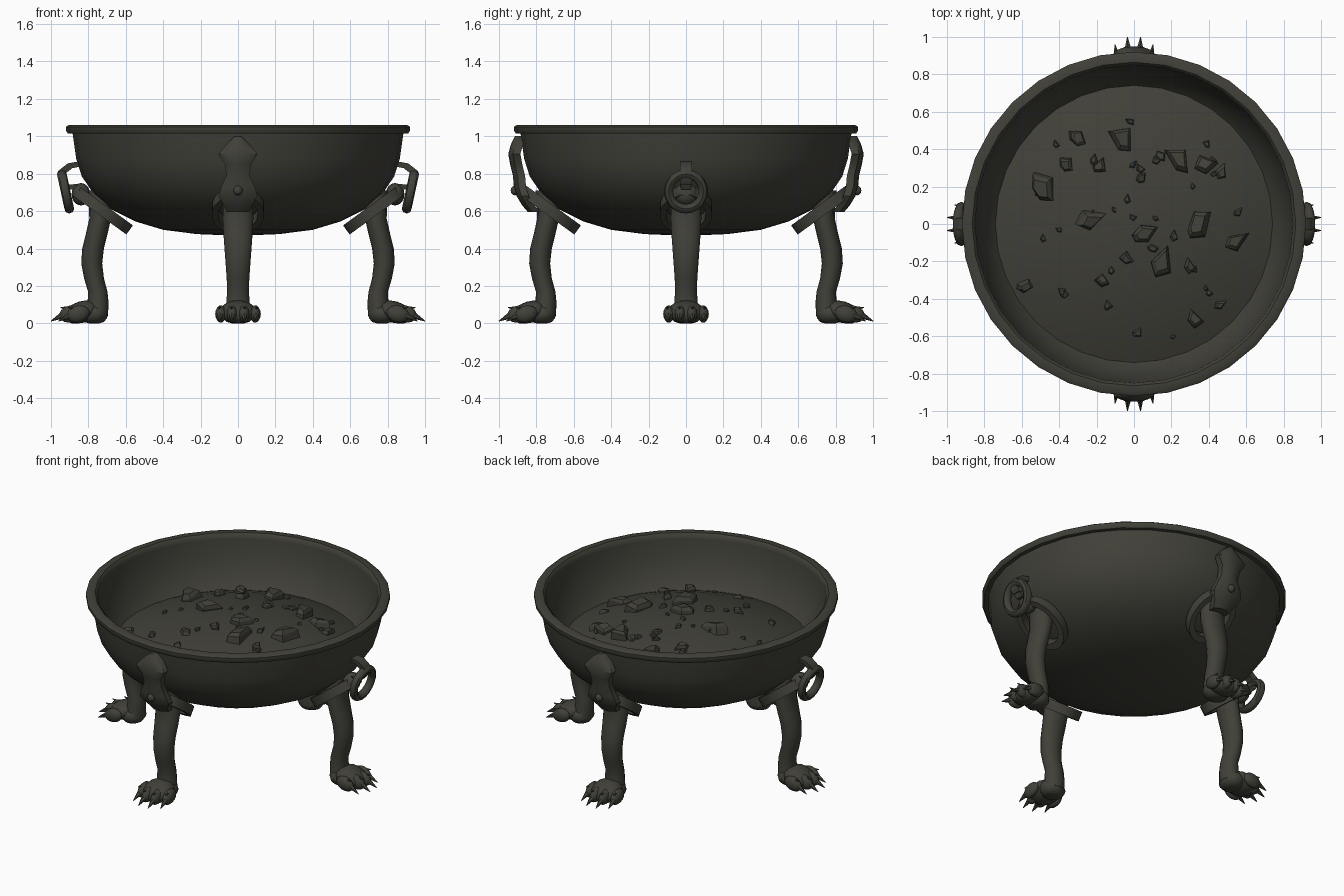
import bpy, bmesh, math, random
from mathutils import Vector, Matrix

old = bpy.data.objects.get("Cube")
if old:
    bpy.data.objects.remove(old, do_unlink=True)

random.seed(7)
iron = bpy.data.materials.new("dark_iron")
iron.use_nodes = True
COLOUR = (0.052, 0.051, 0.040, 1)
iron.diffuse_color = COLOUR
iron.node_tree.nodes["Principled BSDF"].inputs["Base Color"].default_value = COLOUR


def finish(bm, name, turn=0.0, smooth=True):
    """Turn a bmesh into an object, rotated about the z axis."""
    bmesh.ops.recalc_face_normals(bm, faces=bm.faces)
    bm.transform(Matrix.Rotation(turn, 4, "Z"))
    mesh = bpy.data.meshes.new(name)
    bm.to_mesh(mesh)
    bm.free()
    mesh.materials.append(iron)
    obj = bpy.data.objects.new(name, mesh)
    bpy.context.collection.objects.link(obj)
    if smooth:
        bpy.ops.object.select_all(action="DESELECT")
        obj.select_set(True)
        bpy.context.view_layer.objects.active = obj
        bpy.ops.object.shade_smooth_by_angle(angle=math.radians(45))
    return obj


def loft(bm, rings, wrap=False, caps=True):
    """Skin a list of equally long point rings."""
    loops = [[bm.verts.new(p) for p in ring] for ring in rings]
    n = len(loops[0])
    pairs = list(zip(loops, loops[1:])) + ([(loops[-1], loops[0])] if wrap else [])
    for a, b in pairs:
        for i in range(n):
            j = (i + 1) % n
            bm.faces.new((a[i], a[j], b[j], b[i]))
    if caps and not wrap:
        bm.faces.new(loops[0])
        bm.faces.new(loops[-1])


def lathe(name, profile, steps=32, wrap=False):
    rings = [[(r * math.cos(t), r * math.sin(t), z)
              for t in (math.tau * i / steps for i in range(steps))] for r, z in profile]
    bm = bmesh.new()
    loft(bm, rings, wrap)
    return finish(bm, name)


def ball(bm, centre, size, tilt=0.0):
    m = Matrix.Translation(centre) @ Matrix.Rotation(tilt, 4, "Y") @ Matrix.Diagonal((*size, 1))
    bmesh.ops.create_uvsphere(bm, u_segments=12, v_segments=8, radius=1, matrix=m)


def claw(bm, start, tip, radius):
    start, tip = Vector(start), Vector(tip)
    axis = tip - start
    m = Matrix.Translation((start + tip) / 2) @ axis.to_track_quat("Z", "Y").to_matrix().to_4x4()
    bmesh.ops.create_cone(bm, cap_ends=True, segments=6, radius1=radius, radius2=0.002,
                          depth=axis.length, matrix=m)


# Bowl shell with open top, then its rounded rim
lathe("bowl", [(0.05, 0.47), (0.22, 0.477), (0.4, 0.5), (0.55, 0.545), (0.67, 0.605),
               (0.77, 0.69), (0.835, 0.785), (0.865, 0.88), (0.885, 1.02), (0.85, 1.03),
               (0.835, 0.92), (0.79, 0.8), (0.7, 0.68), (0.5, 0.6), (0.05, 0.58)])
lathe("rim", [(0.88, 1.015), (0.91, 1.015), (0.92, 1.03), (0.92, 1.05), (0.905, 1.06),
              (0.865, 1.06), (0.85, 1.045), (0.848, 1.02)], wrap=True)


# Ash mound with a gentle dome
def mound_height(r):
    return 0.9 - 0.3 * r * r


lathe("ash_mound", [(r, mound_height(r)) for r in (0.77, 0.68, 0.55, 0.4, 0.25, 0.1, 0.01)])


# Coals: broken angular chunks
def coal(bm, x, y, size):
    z = mound_height(math.hypot(x, y))
    spin = random.uniform(0, math.tau)
    stretch = random.uniform(0.6, 0.85)
    sides = random.choice((4, 4, 5))
    lean = Matrix.Rotation(random.uniform(-0.4, 0.4), 4, "X")
    m = Matrix.Translation((x, y, z)) @ Matrix.Rotation(spin, 4, "Z") @ lean
    rings = []
    for level, scale in ((-0.35, 1.0), (0.3, 0.9), (0.55, 0.6)):
        rings.append([m @ Vector((size * scale * math.cos(t), size * scale * stretch * math.sin(t),
                                  size * level * random.uniform(0.8, 1.1)))
                      for t in (math.tau * (i + 0.3 * math.sin(spin + i)) / sides
                                for i in range(sides))])
    loft(bm, rings)


big_coals = [(-0.48, 0.2, 0.1), (-0.23, 0.03, 0.09), (0.06, -0.05, 0.08), (0.16, -0.2, 0.1),
             (0.35, 0, 0.1), (0.24, 0.35, 0.1), (0.38, 0.32, 0.07), (-0.06, 0.46, 0.09),
             (0.55, -0.09, 0.08), (0.33, -0.5, 0.06), (-0.3, 0.46, 0.06), (-0.18, 0.31, 0.05),
             (-0.36, 0.32, 0.05), (-0.58, -0.33, 0.05), (0.3, -0.22, 0.05), (0.47, 0.28, 0.05),
             (0.46, -0.43, 0.04), (-0.04, -0.18, 0.045), (-0.17, -0.3, 0.045)]
bm = bmesh.new()
for spot in big_coals:
    coal(bm, *spot)
for i in range(32):
    angle, reach = random.uniform(0, math.tau), 0.64 * math.sqrt(random.random())
    coal(bm, reach * math.cos(angle), reach * math.sin(angle), random.uniform(0.018, 0.036))
finish(bm, "coals", smooth=False)


# Curved leg, built pointing along +x: x, z, radial half depth, half width
LEG = [(0.755, 0.04, 0.06, 0.07), (0.748, 0.11, 0.056, 0.064), (0.75, 0.17, 0.052, 0.06),
       (0.77, 0.24, 0.053, 0.062), (0.782, 0.32, 0.056, 0.068), (0.775, 0.4, 0.058, 0.074),
       (0.755, 0.48, 0.058, 0.08), (0.737, 0.56, 0.058, 0.084), (0.735, 0.64, 0.062, 0.082),
       (0.755, 0.71, 0.05, 0.06)]


def build_leg(name, turn):
    bm = bmesh.new()
    steps = [math.tau * i / 14 for i in range(14)]
    loft(bm, [[(x + d * math.cos(t), w * math.sin(t), z) for t in steps] for x, z, d, w in LEG])
    finish(bm, name, turn)


# Paw: heel, instep, four toes and claws
def build_paw(name, turn):
    bm = bmesh.new()
    ball(bm, (0.77, 0, 0.05), (0.075, 0.085, 0.06))
    ball(bm, (0.835, 0, 0.06), (0.1, 0.1, 0.058), 0.3)
    for side in (-1, 1):
        for offset, reach in ((0.032, 0.925), (0.092, 0.885)):
            y = side * offset
            ball(bm, (reach - 0.03, y, 0.05), (0.062, 0.03, 0.045), 0.25)
            claw(bm, (reach, y, 0.05), (reach + 0.075, y * 1.1, 0.012), 0.022)
            claw(bm, (reach - 0.04, y, 0.075), (reach + 0.025, y * 1.1, 0.085), 0.018)
    # Flat sole on the ground
    for v in bm.verts:
        v.co.z = max(v.co.z, 0)
    finish(bm, name, turn)


# Tilted collar hugging the bowl around the top of the leg
def build_collar(name, turn):
    bm = bmesh.new()
    tilt = Matrix.Translation((0.725, 0, 0.605)) @ Matrix.Rotation(math.radians(-36), 4, "Y")
    rings = []
    for i in range(24):
        t = math.tau * i / 24
        c, s = math.cos(t), math.sin(t)
        rings.append([tilt @ Vector((0.18 * c * k, 0.14 * s * k, h))
                      for k, h in ((1, -0.03), (1, 0.03), (0.76, 0.03), (0.76, -0.03))])
    loft(bm, rings, wrap=True)
    finish(bm, name, turn)


# Ornamental shield: z, half width, outer reach
SHIELD = [(1.0, 0.02, 0.915), (0.96, 0.06, 0.935), (0.905, 0.105, 0.95), (0.85, 0.07, 0.94),
          (0.79, 0.062, 0.925), (0.73, 0.09, 0.92), (0.68, 0.105, 0.905), (0.63, 0.075, 0.875),
          (0.595, 0.06, 0.845)]


def build_shield(name, turn):
    bm = bmesh.new()
    loft(bm, [[(x - 0.065, -w, z), (x - 0.025, -w, z), (x - 0.005, -w / 2, z), (x, 0, z),
               (x - 0.005, w / 2, z), (x - 0.025, w, z), (x - 0.065, w, z)]
              for z, w, x in SHIELD])
    ball(bm, (0.915, 0, 0.71), (0.022, 0.024, 0.026))
    finish(bm, name, turn)


# Hanging ring handle with its hook strap
def build_handle(name, turn):
    bm = bmesh.new()
    rings = []
    for i in range(20):
        t = math.tau * i / 20
        c, s = math.cos(t), math.sin(t)
        rings.append([(0.922 + 0.02 * s + 0.026 * math.sin(u), (0.093 + 0.025 * math.cos(u)) * c,
                       0.705 + (0.093 + 0.025 * math.cos(u)) * s)
                      for u in (math.tau * j / 8 for j in range(8))])
    loft(bm, rings, wrap=True)
    finish(bm, name + "_ring", turn)
    bm = bmesh.new()
    path = [(0.855, 0.865), (0.91, 0.855), (0.955, 0.82), (0.96, 0.785), (0.93, 0.74), (0.86, 0.745)]
    loft(bm, [[(x, -0.032, z), (x, 0.032, z), (x - 0.025, 0.026, z - 0.025),
               (x - 0.025, -0.026, z - 0.025)] for x, z in path])
    ball(bm, (0.84, 0, 0.69), (0.05, 0.065, 0.06))
    finish(bm, name + "_hook", turn)


for place, quarter in (("left", 0), ("back", 1), ("right", 2), ("front", 3)):
    turn = quarter * math.pi / 2
    build_leg(place + "_leg", turn)
    build_paw(place + "_paw", turn)
    build_collar(place + "_collar", turn)
    if quarter % 2:
        build_shield(place + "_shield", turn)
    else:
        build_handle(place + "_handle", turn)
